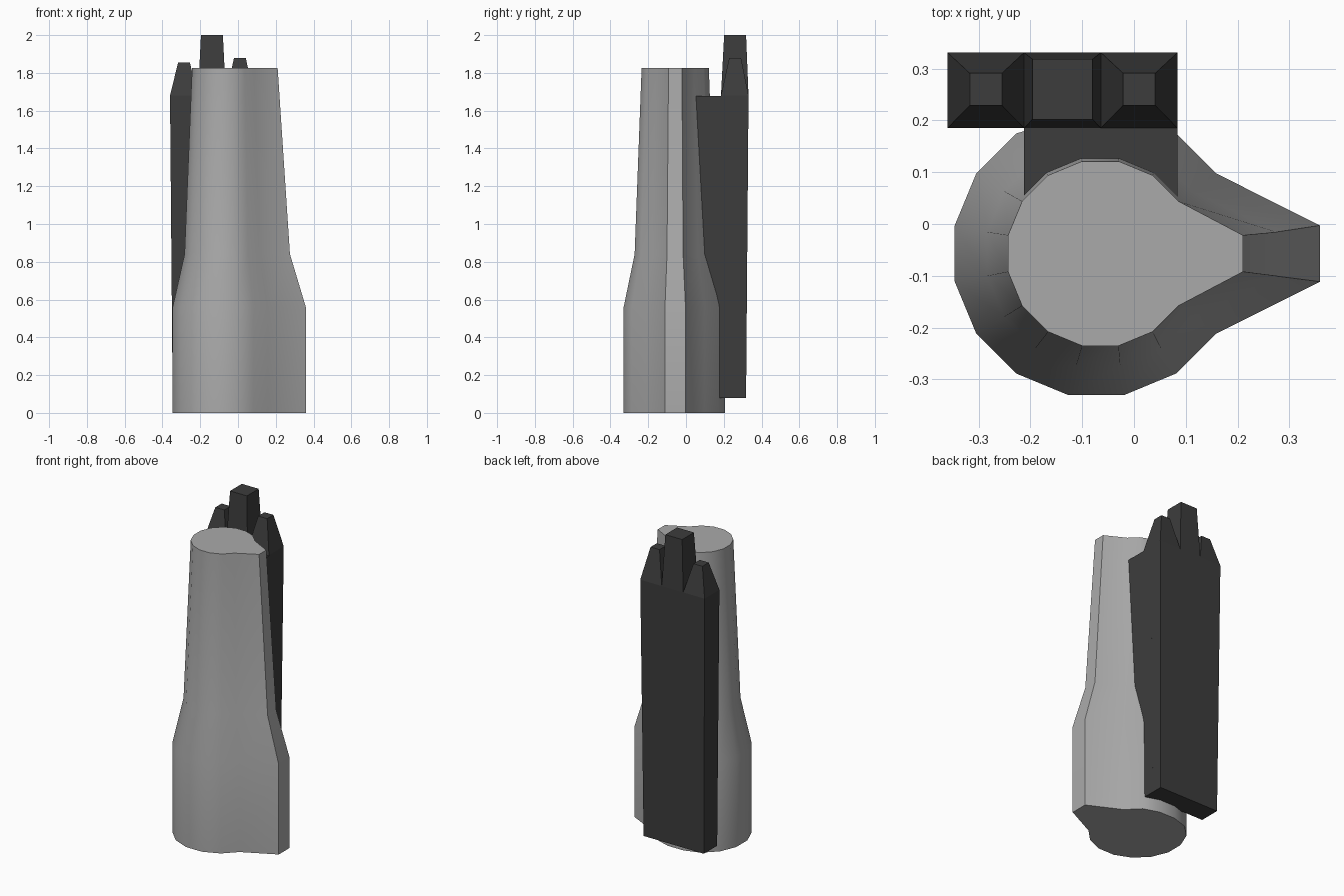
import bpy, bmesh, math

if "Cube" in bpy.data.objects:
    bpy.data.objects.remove(bpy.data.objects["Cube"])


def material(name, value):
    mat = bpy.data.materials.new(name)
    mat.diffuse_color = (value, value, value, 1)
    mat.use_nodes = True
    mat.node_tree.nodes["Principled BSDF"].inputs["Base Color"].default_value = mat.diffuse_color
    return mat


mid_grey = material("mid_grey", 0.40)
dark_grey = material("dark_grey", 0.046)


def loft(name, rings, mat):
    """Skin a list of equal-length vertex rings and cap both ends."""
    bm = bmesh.new()
    loops = [[bm.verts.new(p) for p in ring] for ring in rings]
    n = len(loops[0])
    for a, b in zip(loops, loops[1:]):
        for i in range(n):
            j = (i + 1) % n
            bm.faces.new((a[i], a[j], b[j], b[i]))
    bm.faces.new(loops[0][::-1])
    bm.faces.new(loops[-1])
    bmesh.ops.recalc_face_normals(bm, faces=bm.faces)
    mesh = bpy.data.meshes.new(name)
    bm.to_mesh(mesh)
    bm.free()
    obj = bpy.data.objects.new(name, mesh)
    bpy.context.collection.objects.link(obj)
    mesh.materials.append(mat)
    return obj


def rect(x0, x1, y0, y1, z):
    return [(x0, y0, z), (x1, y0, z), (x1, y1, z), (x0, y1, z)]


def teardrop(z, cx, cy, apothem, tip_x, y_max=1.0):
    """16-sided circle whose +x side is pulled out to a blunt tip."""
    step = math.pi / 8
    r = apothem / math.cos(step / 2)
    pts = []
    for k in range(16):
        a = (k + 0.5) * step
        x = tip_x if k in (0, 15) else cx + r * math.cos(a)
        pts.append((x, min(cy + r * math.sin(a), y_max), z))
    return pts


# Tapered teardrop body
body = loft("body", [
    teardrop(0.00, -0.073, -0.057, 0.273, 0.359, 0.207),
    teardrop(0.56, -0.073, -0.057, 0.273, 0.359, 0.207),
    teardrop(0.84, -0.069, -0.058, 0.214, 0.275),
    teardrop(1.825, -0.065, -0.057, 0.178, 0.210),
], mid_grey)
bpy.context.view_layer.objects.active = body
body.select_set(True)
bpy.ops.object.shade_smooth_by_angle(angle=math.radians(30))

# Back plate, slightly narrower at the foot
loft("back_plate", [rect(-0.346, 0.070, 0.187, 0.318, 0.08),
                    rect(-0.360, 0.084, 0.185, 0.331, 1.68)], dark_grey)

# Block joining plate and body
loft("joining_block", [rect(-0.205, 0.070, 0.05, 0.25, 0.08),
                       rect(-0.212, 0.084, 0.03, 0.25, 1.677)], dark_grey)

# Three tapered prongs on top of the plate: centre x, top z, top half size
for name, cx, top, h in (("left_prong", -0.286, 1.855, 0.031),
                         ("middle_prong", -0.138, 2.0, 0.058),
                         ("right_prong", 0.010, 1.88, 0.031)):
    loft(name, [rect(cx - 0.074, cx + 0.074, 0.185, 0.331, 1.68),
                rect(cx - h, cx + h, 0.26 - h, 0.26 + h, top)], dark_grey)
